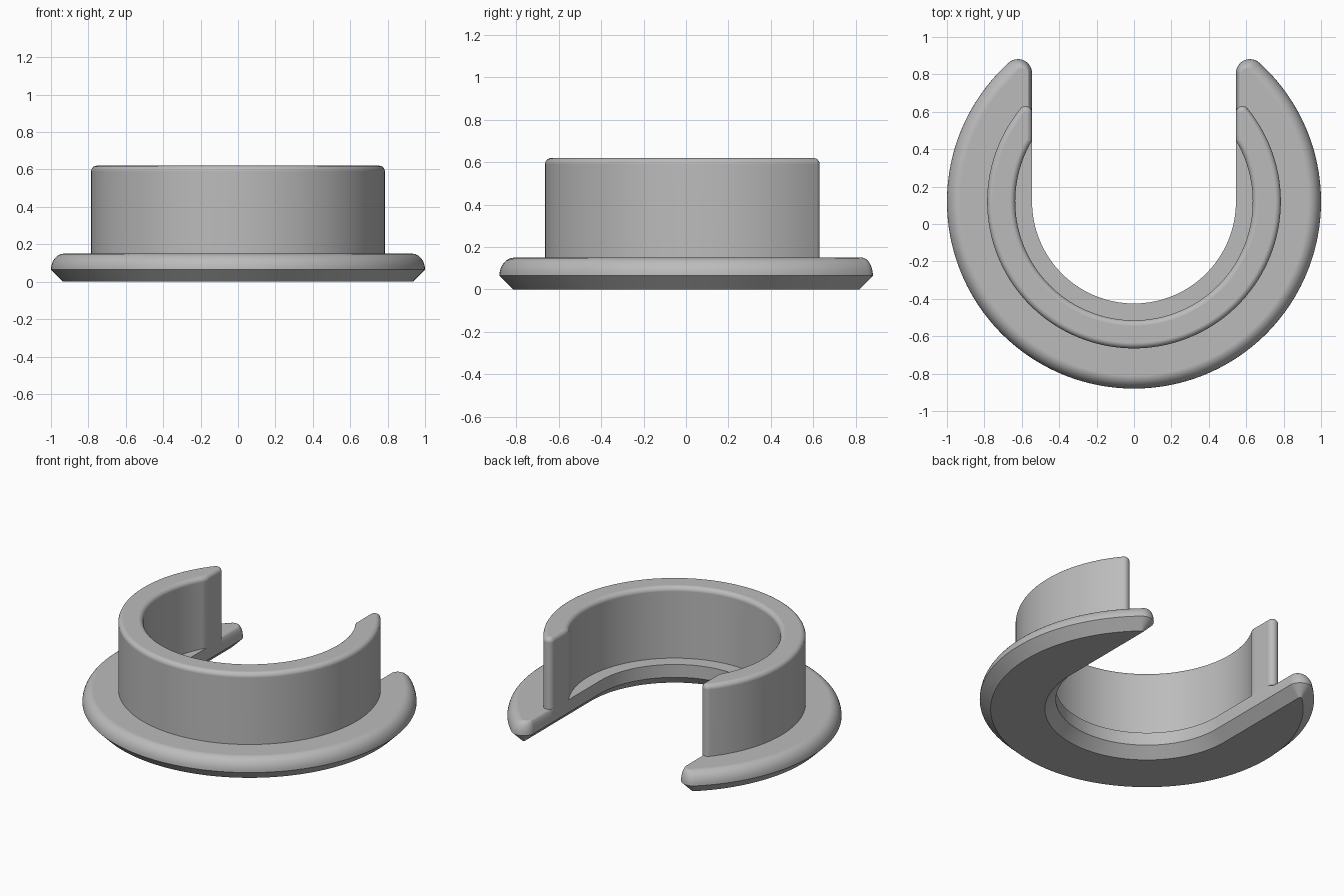
import bpy
import bmesh
from math import sin, cos, pi, acos, atan2, sqrt

if "Cube" in bpy.data.objects:
    bpy.data.objects.remove(bpy.data.objects["Cube"])

CENTRE_Y = 0.12   # shared axis of all the arcs
SLOT = 0.545      # half width of the open slot

grey = bpy.data.materials.new("plain grey")
grey.use_nodes = True
grey.diffuse_color = (0.5, 0.5, 0.5, 1)
grey.node_tree.nodes["Principled BSDF"].inputs["Base Color"].default_value = (0.5, 0.5, 0.5, 1)


def arc(radius, start, end, steps, cx=0.0, cy=0.0):
    angles = [start + (end - start) * i / steps for i in range(steps + 1)]
    return [(cx + radius * cos(a), cy + radius * sin(a)) for a in angles]


def outline(outer, inner, tip, blend, d_out, d_slot, d_in):
    """Closed C shape with rounded tips, inset separately on each side."""
    cx = SLOT + tip
    cy = sqrt((outer - tip) ** 2 - cx ** 2)
    lean = atan2(cy, cx)
    # inner arc up to the slot, then the straight slot side
    half = arc(inner + d_in, -pi / 2, acos((SLOT + d_in) / (inner + d_in)), 48)
    half += [(SLOT + d_in, blend), (SLOT + d_slot, blend + 0.03)]
    # rounded tip
    steps = 12
    for i in range(steps + 1):
        t = i / steps
        a = pi + (lean - pi) * t
        r = tip - (d_slot + (d_out - d_slot) * t)
        half.append((cx + r * cos(a), cy + r * sin(a)))
    # outer arc back to the front
    half += arc(outer - d_out, lean, -pi / 2, 72)[1:]
    mirrored = [(-x, y) for x, y in reversed(half[1:-1])]
    return [(x, y + CENTRE_Y) for x, y in half + mirrored]


def build(name, levels, outer, inner, tip, blend):
    """Stack outlines into a closed solid; a level is z and three insets."""
    bm = bmesh.new()
    rings = []
    for z, *insets in levels:
        points = outline(outer, inner, tip, blend, *insets)
        rings.append([bm.verts.new((x, y, z)) for x, y in points])
    for low, high in zip(rings, rings[1:]):
        for i in range(len(low)):
            j = (i + 1) % len(low)
            bm.faces.new((low[i], low[j], high[j], high[i]))
    bm.faces.new(rings[0])
    bm.faces.new(rings[-1])
    bmesh.ops.recalc_face_normals(bm, faces=bm.faces)
    mesh = bpy.data.meshes.new(name)
    bm.to_mesh(mesh)
    bm.free()
    mesh.materials.append(grey)
    obj = bpy.data.objects.new(name, mesh)
    bpy.context.collection.objects.link(obj)
    bpy.ops.object.select_all(action='DESELECT')
    obj.select_set(True)
    bpy.context.view_layer.objects.active = obj
    bpy.ops.object.shade_smooth_by_angle(angle=pi / 6)
    normals = obj.modifiers.new("even_shading", 'WEIGHTED_NORMAL')
    normals.keep_sharp = True
    return obj


quarter = [pi / 2 * i / 8 for i in range(9)]

# Flange: chamfered underneath, rounded on the outer top edge
flange_levels = [(0, 0.065, 0.065, 0.065)]
for t in quarter:
    d = 0.07 * (1 - cos(t))
    flange_levels.append((0.065 + 0.085 * sin(t), d, 0.35 * d, 0))
build("flange", flange_levels, 1.0, SLOT, 0.075, 0.48)

# Upright wall: small rounding around the whole top edge
wall_levels = [(0.15, 0, 0, 0)]
for t in quarter:
    d = 0.03 * (1 - cos(t))
    wall_levels.append((0.59 + 0.03 * sin(t), d, d, d))
build("collar_wall", wall_levels, 0.785, 0.635, 0.035, 0.36)
